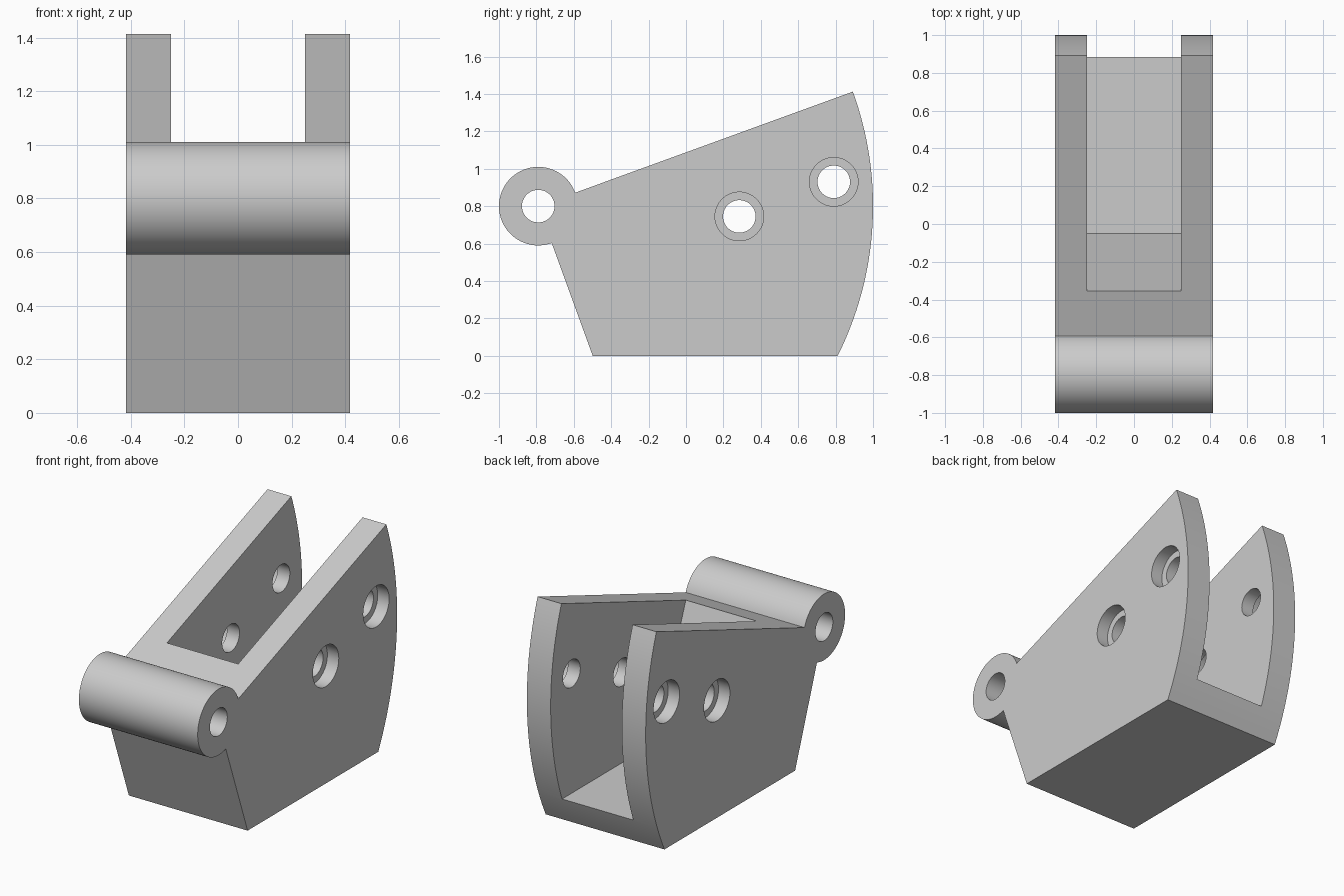
import bpy, bmesh
from math import radians, cos, sin, tan, asin, pi
from mathutils import Matrix

if "Cube" in bpy.data.objects:
    bpy.data.objects.remove(bpy.data.objects["Cube"])

HALF_W, SLOT_W = 0.417, 0.25      # half widths of block and slot
PIV_Y, PIV_Z = -0.79, 0.80        # barrel axis
BARREL_R, SWING_R = 0.21, 1.79
BORE_R, RECESS_R, RECESS_DEPTH = 0.087, 0.13, 0.08
TILT = radians(20)

grey = bpy.data.materials.new("light_grey")
grey.use_nodes = True
grey.diffuse_color = (0.6, 0.6, 0.6, 1)
grey.node_tree.nodes["Principled BSDF"].inputs["Base Color"].default_value = (0.6, 0.6, 0.6, 1)


def new_object(name, bm):
    bmesh.ops.recalc_face_normals(bm, faces=bm.faces)
    mesh = bpy.data.meshes.new(name)
    bm.to_mesh(mesh)
    bm.free()
    mesh.materials.append(grey)
    obj = bpy.data.objects.new(name, mesh)
    bpy.context.collection.objects.link(obj)
    return obj


def extrude_profile(name, points, half):
    """Side profile (y, z) extruded along x."""
    bm = bmesh.new()
    face = bm.faces.new([bm.verts.new((-half, y, z)) for y, z in points])
    out = bmesh.ops.extrude_face_region(bm, geom=[face])
    verts = [v for v in out["geom"] if isinstance(v, bmesh.types.BMVert)]
    bmesh.ops.translate(bm, verts=verts, vec=(2 * half, 0, 0))
    return new_object(name, bm)


def cylinder_x(name, r, x0, x1, y, z):
    bm = bmesh.new()
    place = Matrix.Translation(((x0 + x1) / 2, y, z)) @ Matrix.Rotation(pi / 2, 4, "Y")
    bmesh.ops.create_cone(bm, cap_ends=True, segments=64, radius1=r, radius2=r,
                          depth=x1 - x0, matrix=place)
    return new_object(name, bm)


def arc(r, a0, a1, n):
    return [(PIV_Y + r * cos(a0 + (a1 - a0) * i / n),
             PIV_Z + r * sin(a0 + (a1 - a0) * i / n)) for i in range(n + 1)]


# Block with swept back and hinge barrel in one outline
back = arc(SWING_R, -asin(PIV_Z / SWING_R), TILT, 32)
barrel = arc(BARREL_R, TILT, radians(290), 64)
foot = [(PIV_Y + PIV_Z * tan(TILT), 0)]
bracket = extrude_profile("hinge_bracket", back + barrel + foot, HALF_W)

# Slot open to the top and back, with a sloping front wall
floor_z, wall_y, top_z = 0.17, -0.05, 1.8
slope = 0.305 / 0.787
slot = [(wall_y, floor_z), (1.3, floor_z), (1.3, top_z),
        (wall_y - slope * (top_z - floor_z), top_z)]
cutters = [extrude_profile("slot_cutter", slot, SLOT_W)]

# Barrel bore, and cross holes recessed on both outer sides
cutters.append(cylinder_x("barrel_bore_cutter", BORE_R, -1, 1, PIV_Y, PIV_Z))
for y, z in [(0.285, 0.745), (0.79, 0.93)]:
    cutters.append(cylinder_x("pin_hole_cutter", BORE_R, -1, 1, y, z))
    inner = HALF_W - RECESS_DEPTH
    cutters.append(cylinder_x("recess_cutter", RECESS_R, inner, 1, y, z))
    cutters.append(cylinder_x("recess_cutter", RECESS_R, -1, -inner, y, z))

for cutter in cutters:
    cutter.hide_render = True
    mod = bracket.modifiers.new(cutter.name, "BOOLEAN")
    mod.operation = "DIFFERENCE"
    mod.solver = "EXACT"
    mod.object = cutter

# Bake the cuts and discard the cutters
bpy.context.view_layer.update()
baked = bpy.data.meshes.new_from_object(
    bracket.evaluated_get(bpy.context.evaluated_depsgraph_get()))
bracket.modifiers.clear()
bracket.data = baked
baked.name = "hinge_bracket"
for cutter in cutters:
    bpy.data.objects.remove(cutter)

bpy.ops.object.select_all(action="DESELECT")
bracket.select_set(True)
bpy.context.view_layer.objects.active = bracket
bpy.ops.object.shade_smooth_by_angle(angle=radians(20))
